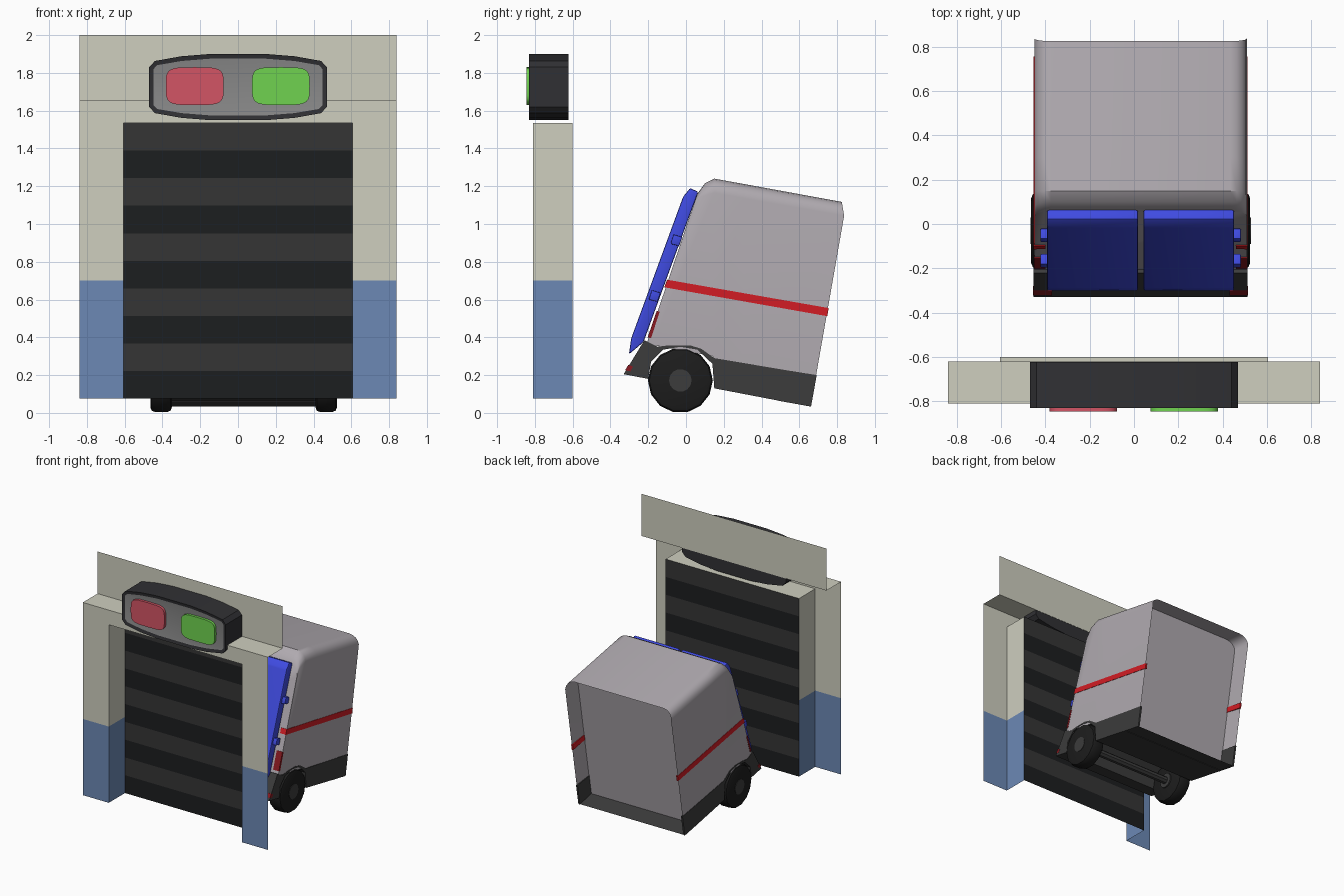
import bpy, bmesh, math
from mathutils import Vector, Matrix

if "Cube" in bpy.data.objects:
    bpy.data.objects.remove(bpy.data.objects["Cube"])


def mat(name, r, g, b):
    m = bpy.data.materials.new(name)
    m.diffuse_color = (r, g, b, 1)
    m.use_nodes = True
    m.node_tree.nodes["Principled BSDF"].inputs["Base Color"].default_value = m.diffuse_color
    return m


CREAM = mat("cream", .62, .62, .52)
WALL_BLUE = mat("wall_blue", .15, .25, .46)
SLAT_L = mat("slat_light", .035, .035, .035)
SLAT_D = mat("slat_dark", .012, .013, .014)
DARK = mat("dark_plastic", .03, .03, .034)
GREY = mat("sign_grey", .25, .25, .25)
RED = mat("lamp_red", .65, .09, .13)
GREEN = mat("lamp_green", .16, .65, .08)
BODY = mat("body_grey", .43, .40, .43)
SKIRT = mat("skirt", .045, .045, .045)
DOOR = mat("door_blue", .05, .07, .75)
STRIPE = mat("stripe_red", .65, .012, .018)
TAIL = mat("tail_red", .25, .01, .015)
TYRE = mat("tyre", .012, .012, .012)
CX = 0.03          # truck centre line
smooth = []        # objects shaded smooth by angle


def finish(name, bm, mats, auto=True, normals=True):
    if normals:
        bmesh.ops.recalc_face_normals(bm, faces=bm.faces)
    me = bpy.data.meshes.new(name)
    bm.to_mesh(me)
    bm.free()
    for m in mats:
        me.materials.append(m)
    ob = bpy.data.objects.new(name, me)
    bpy.context.collection.objects.link(ob)
    if auto:
        smooth.append(ob)
    return ob


def prism(name, pts, axis, a, b, m, bevel=0):
    """Extrude a profile: axis 'x' takes (y,z) points, axis 'y' takes (x,z)."""
    bm = bmesh.new()
    place = (lambda p, t: (t, p[0], p[1])) if axis == 'x' else (lambda p, t: (p[0], t, p[1]))
    A = [bm.verts.new(place(p, a)) for p in pts]
    B = [bm.verts.new(place(p, b)) for p in pts]
    bm.faces.new(A)
    bm.faces.new(B[::-1])
    n = len(pts)
    for i in range(n):
        bm.faces.new((A[i], B[i], B[(i + 1) % n], A[(i + 1) % n]))
    bmesh.ops.recalc_face_normals(bm, faces=bm.faces)
    if bevel:
        bmesh.ops.bevel(bm, geom=bm.edges[:], offset=bevel, segments=2, profile=.5, affect='EDGES')
    return finish(name, bm, [m])


def sheet(name, quads, mats):
    """Thin surface from (corners, material index) quads."""
    bm = bmesh.new()
    for q, i in quads:
        f = bm.faces.new([bm.verts.new(p) for p in q])
        f.material_index = i
    bmesh.ops.remove_doubles(bm, verts=bm.verts[:], dist=1e-4)
    return finish(name, bm, mats, False)


# --- gate frame: pillars, lintel, ledge and upper panel ---
F, P, S = -.81, -.62, -.60      # front plate, upper panel and shutter depths
q = []
for s in (-1, 1):
    for z0, z1, i in ((.075, .7, 1), (.7, 1.535, 0)):
        q.append((((s*.84, F, z0), (s*.605, F, z0), (s*.605, F, z1), (s*.84, F, z1)), i))
        q.append((((s*.605, F, z0), (s*.605, S, z0), (s*.605, S, z1), (s*.605, F, z1)), i))
    q.append((((s*.84, F, 1.535), (s*.605, F, 1.535), (s*.605, F, 1.655), (s*.84, F, 1.655)), 0))
q.append((((-.605, F, 1.535), (.605, F, 1.535), (.605, F, 1.655), (-.605, F, 1.655)), 0))
q.append((((-.605, F, 1.535), (.605, F, 1.535), (.605, S, 1.535), (-.605, S, 1.535)), 0))
sheet("gate_frame", q, [CREAM, WALL_BLUE])
sheet("gate_upper_panel", [
    (((-.84, F, 1.655), (.84, F, 1.655), (.84, P, 1.655), (-.84, P, 1.655)), 0),
    (((-.84, P, 1.655), (.84, P, 1.655), (.84, P, 2), (-.84, P, 2)), 0)], [CREAM])

# --- shutter with alternating slats ---
h = 1.46 / 10
sheet("shutter", [(((-.605, S, .075+k*h), (.605, S, .075+k*h),
                    (.605, S, .075+(k+1)*h), (-.605, S, .075+(k+1)*h)), k % 2)
                  for k in range(10)], [SLAT_D, SLAT_L])

# --- sign box with recessed face and two lamps ---
half = [(.47, .105), (.44, .138), (.30, .163), (.15, .175)]
quad = half + [(-x, z) for x, z in half[::-1]]
outline = [(x, 1.725 + z) for x, z in quad] + [(x, 1.725 - z) for x, z in quad[::-1]]
sign = prism("sign_box", outline, 'y', -.83, -.622, DARK)
bm = bmesh.new()
bm.from_mesh(sign.data)
front = [f for f in bm.faces if f.normal.y < -.9]
bmesh.ops.inset_individual(bm, faces=front, thickness=.025, depth=-.006)
for f in front:
    f.material_index = 1
bm.to_mesh(sign.data)
bm.free()
sign.data.materials.append(GREY)
for name, cx, m in (("red_lamp", -.229, RED), ("green_lamp", .227, GREEN)):
    pts = []
    for k in range(28):
        c, s = math.cos(k*math.tau/28), math.sin(k*math.tau/28)
        pts.append((cx + .153*math.copysign(abs(c)**.45, c), 1.73 + .1*math.copysign(abs(s)**.45, s)))
    prism(name, pts, 'y', -.845, -.815, m)

# --- truck body: lofted rounded sections, open end with recessed panel ---
W, R = .48, .075
rings = [((-.21, .36), (.06, 1.16), 0), ((-.18, .36), (.10, 1.215), 0), ((.14, .30), (.15, 1.24), 0),
         ((.30, .11), (.30, 1.213), 0), ((.66, .035), (.85, 1.117), 0), ((.512, .061), (.70, 1.136), .008)]
bm = bmesh.new()
loops = []
for k, (b, t, ins) in enumerate(rings):
    b, t = Vector(b), Vector(t)
    H, w = (t - b).length, W - ins
    sec = [(w, 0), (w, H - R - ins)]
    sec += [(w - R + R*math.cos(a), H - R - ins + R*math.sin(a))
            for a in [math.radians(d) for d in (22.5, 45, 67.5, 90)]]
    sec += [(-x, u) for x, u in sec[::-1]]
    loop = []
    for x, u in sec:
        p = b + (t - b) * (u / H)
        if k >= 4:
            p.x -= .025 * max(0, (u - H + R) / R)
        loop.append(bm.verts.new((CX + x, p.x, p.y)))
    loops.append(loop)
for k in range(len(loops) - 1):
    n = len(loops[k])
    for i in range(n):
        j = (i + 1) % n
        f = bm.faces.new((loops[k][i], loops[k][j], loops[k+1][j], loops[k+1][i]))
        if i == n - 1:
            f.material_index = 1
bm.faces.new(loops[0])
bm.faces.new(loops[-1])
finish("truck_body", bm, [BODY, SKIRT])

# --- lower skirt with wheel arch and rear bumper ---
prism("truck_skirt", [(-.33, .205), (-.22, .385), (-.15, .35), (-.09, .358), (.02, .358), (.08, .34), (.15, .29),
                      (.53, .226), (.505, .062), (.15, .13), (.14, .26), (.06, .335), (-.03, .35),
                      (-.12, .335), (-.185, .27), (-.20, .18)],
      'x', CX - W - .003, CX + W + .003, SKIRT)
for s in (-1, 1):
    prism("skirt_end_plate", [(.5, .231), (.692, .20), (.662, .033), (.48, .066)], 'x',
          CX + s*(W - .011), CX + s*(W + .003), SKIRT)
    # red stripe along the side and around the door frame
    prism("side_stripe", [(-.115, .665), (-.10, .705), (.755, .555), (.748, .512)], 'x',
          CX + s*(W - .011), CX + s*(W + .003), STRIPE)
    prism("stripe_return", [(-.113, .665), (-.099, .705), (-.08, .70), (-.09, .66)], 'x',
          CX + s*.43, CX + s*(W + .003), STRIPE)
    # tail lamps on the door frame and bumper
    prism("tail_lamp", [(-.203, .40), (-.155, .54), (-.14, .535), (-.185, .395)], 'x',
          CX + s*.43, CX + s*(W + .002), TAIL)
    prism("bumper_lamp", [(-.322, .226), (-.305, .255), (-.28, .245), (-.295, .22)], 'x',
          CX + s*.40, CX + s*(W + .005), TAIL)
    # blue door leaf with hinges
    prism("rear_door", [(-.302, .31), (-.29, .395), (-.015, 1.145), (.022, 1.19), (.065, 1.17),
                        (-.225, .375)], 'x', CX + s*.012, CX + s*.422, DOOR, .008)
    for y, z in ((-.05, .915), (-.165, .62)):
        prism("door_hinge", [(y-.032, z-.02), (y-.016, z+.03), (y+.03, z+.016), (y+.014, z-.032)],
              'x', CX + s*.40, CX + s*.452, DOOR, .004)

# --- wheels: bevelled tyre, recessed hub; axle between ---
WHEEL = (-.03, .172)


def disc(name, r, xa, xb, m, bevel=0, n=14):
    pts = [(WHEEL[0] + r*math.sin((k+.5)*math.tau/n), WHEEL[1] + r*math.cos((k+.5)*math.tau/n)) for k in range(n)]
    ob = prism(name, pts, 'x', xa, xb, m)
    if bevel:
        bm = bmesh.new()
        bm.from_mesh(ob.data)
        rim = [e for e in bm.edges if abs(e.verts[0].co.x - e.verts[1].co.x) < 1e-5]
        bmesh.ops.bevel(bm, geom=rim, offset=bevel, segments=2, profile=.5, affect='EDGES')
        bm.to_mesh(ob.data)
        bm.free()
    return ob


for s in (-1, 1):
    disc("tyre", .172, CX + s*.38, CX + s*.494, TYRE, .025)
    disc("wheel_hub", .06, CX + s*.37, CX + s*.497, SKIRT)
disc("axle", .03, CX - .40, CX + .40, SKIRT, 0, 8)

# --- shading ---
bpy.ops.object.select_all(action='DESELECT')
for ob in smooth:
    ob.select_set(True)
bpy.context.view_layer.objects.active = smooth[0]
bpy.ops.object.shade_smooth_by_angle(angle=math.radians(35))
